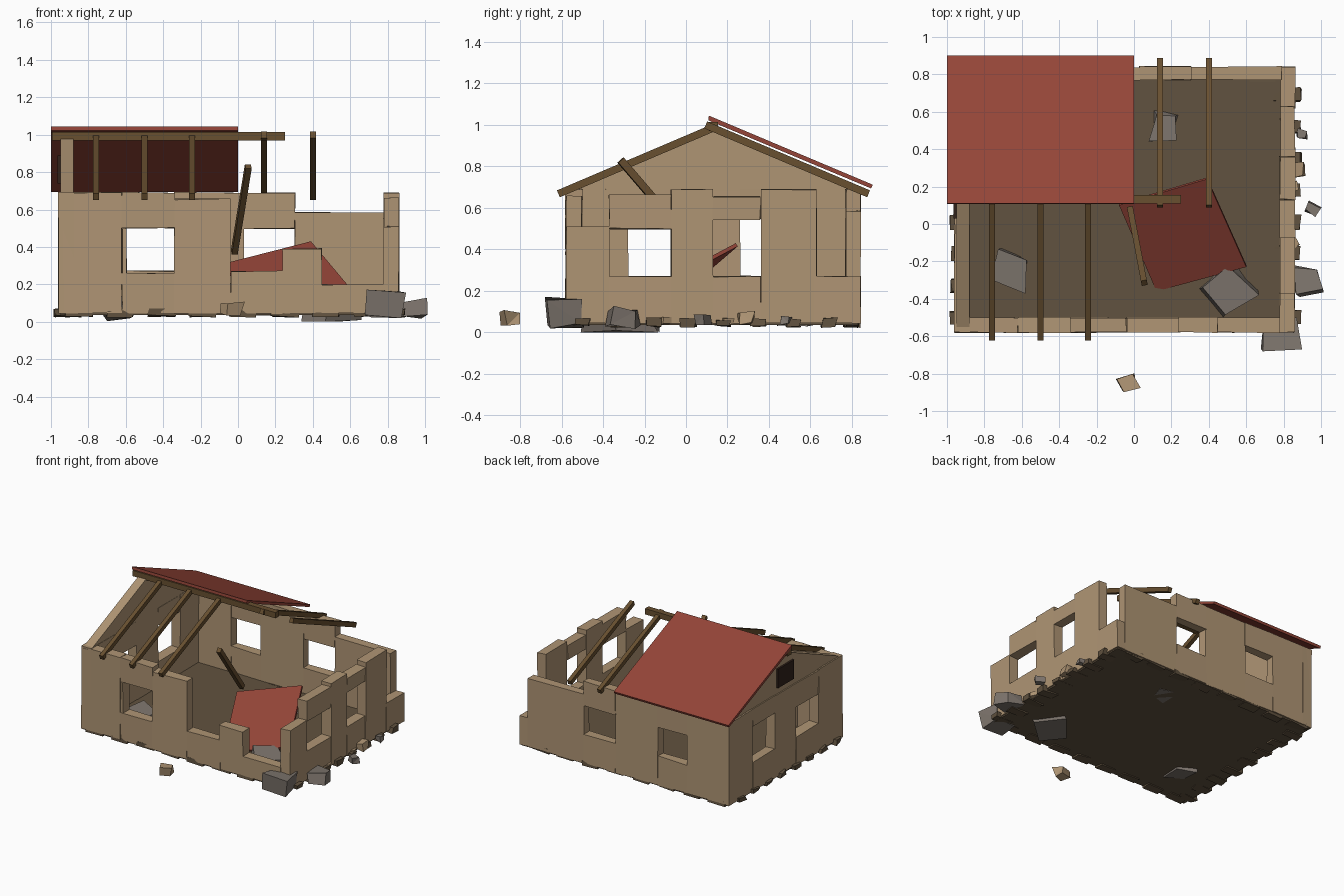
import bpy, bmesh, random
from mathutils import Vector, Matrix

if "Cube" in bpy.data.objects:
    bpy.data.objects.remove(bpy.data.objects["Cube"])

random.seed(7)


def material(name, r, g, b):
    m = bpy.data.materials.new(name)
    m.diffuse_color = (r, g, b, 1)
    m.use_nodes = True
    m.node_tree.nodes["Principled BSDF"].inputs["Base Color"].default_value = m.diffuse_color
    return m


STONE = material("sandstone", .43, .30, .175)
TILE = material("red_roof", .30, .06, .04)
WOOD = material("timber", .14, .08, .03)
FLOOR = material("floor_earth", .12, .085, .05)
ROCK = material("grey_rubble", .21, .18, .155)
DARK = material("dark_vent", .03, .015, .01)


def finish(bm, name, mat):
    bmesh.ops.recalc_face_normals(bm, faces=bm.faces)
    me = bpy.data.meshes.new(name)
    bm.to_mesh(me)
    bm.free()
    ob = bpy.data.objects.new(name, me)
    me.materials.append(mat)
    bpy.context.collection.objects.link(ob)
    return ob


def add_box(bm, x0, x1, y0, y1, z0, z1, jitter=0.0):
    geo = bmesh.ops.create_cube(bm, size=1)
    for v in geo["verts"]:
        v.co = Vector(((x0 + x1) / 2 + v.co.x * (x1 - x0),
                       (y0 + y1) / 2 + v.co.y * (y1 - y0),
                       (z0 + z1) / 2 + v.co.z * (z1 - z0)))
        v.co += Vector([random.uniform(-jitter, jitter) for _ in range(3)])


def wall(name, axis, c0, c1, blocks):
    """Row of slightly uneven blocks (start, end, bottom, top) along x or y."""
    bm = bmesh.new()
    for a, b, z0, z1 in blocks:
        span = (a, b, c0, c1) if axis == "x" else (c0, c1, a, b)
        add_box(bm, *span, z0, z1, .004)
    return finish(bm, name, STONE)


def prism(name, mat, profile, x0, x1):
    """Extrude a (y, z) outline along x."""
    bm = bmesh.new()
    f = bm.faces.new([bm.verts.new((x0, y, z)) for y, z in profile])
    ext = bmesh.ops.extrude_face_region(bm, geom=[f])
    vs = [g for g in ext["geom"] if isinstance(g, bmesh.types.BMVert)]
    bmesh.ops.translate(bm, verts=vs, vec=(x1 - x0, 0, 0))
    return finish(bm, name, mat)


def beam(name, p, q, w=.032, h=.036):
    p, q = Vector(p), Vector(q)
    bm = bmesh.new()
    d = q - p
    add_box(bm, -w / 2, w / 2, -h / 2, h / 2, -d.length / 2, d.length / 2)
    rot = d.to_track_quat("Z", "Y").to_matrix().to_4x4()
    bm.transform(Matrix.Translation((p + q) / 2) @ rot)
    return finish(bm, name, WOOD)


def rubble(name, mat, c, size, turn, rough=.16):
    bm = bmesh.new()
    add_box(bm, -.5, .5, -.5, .5, -.5, .5, rough)
    bmesh.ops.triangulate(bm, faces=bm.faces[:3])
    scale = Matrix.Diagonal((*size, 1))
    bm.transform(Matrix.Translation(c) @ Matrix.Rotation(turn, 4, "Z") @ scale)
    for v in bm.verts:
        v.co.z = max(v.co.z, 0)
    return finish(bm, name, mat)


# Floor with ragged edge pieces
bm = bmesh.new()
add_box(bm, -.95, .85, -.57, .83, .035, .07)
for i in range(8):
    x, y = -.85 + i * .22, -.5 + i * .17
    for cx, cy in ((x, -.54), (x, .8), (-.91, y), (.82, y)):
        add_box(bm, cx - .07, cx + .07, cy - .035, cy + .035, .03, .065, .008)
finish(bm, "floor", FLOOR)

# Walls, with window openings left between the blocks
B, S, H, T = .045, .27, .50, .69
wall("front_wall", "x", -.58, -.50, [
    (-.96, -.62, B, T), (-.62, -.34, B, S - .01), (-.62, -.34, H, T), (-.62, -.595, S - .01, H),
    (-.34, -.04, B, .655), (-.04, .25, B, S), (.24, .45, B, .39), (.45, .78, B, .20)])
wall("back_wall", "x", .77, .84, [
    (-.96, -.60, B, T), (-.60, -.34, B, S), (-.60, -.34, H, T), (-.34, .03, B, T),
    (.03, .305, B, S), (.03, .305, H, T), (.305, .79, B, .585)])
wall("left_wall", "y", -.96, -.88, [
    (-.58, -.28, B, T), (-.28, 0, B, S), (-.28, 0, H, T), (0, .26, B, T),
    (.26, .54, B, S), (.26, .54, .555, T), (.54, .84, B, T)])
wall("right_wall", "y", .78, .86, [
    (-.58, -.37, B, .51), (-.37, -.07, B, S), (-.37, -.07, H, .66), (-.07, .13, B, T),
    (.13, .36, B, S), (.13, .36, .545, .655), (.36, .63, B, T), (.62, .84, B, S)])

# Gable and its vent
prism("gable", STONE, [(-.58, .68), (.84, .68), (.13, .985)], -.95, -.88)
bm = bmesh.new()
add_box(bm, -.965, -.94, .03, .23, .74, .89)
finish(bm, "gable_vent", DARK)

# Roof timbers
bm = bmesh.new()
add_box(bm, -.995, .25, .11, .155, .97, 1.015)
finish(bm, "ridge_beam", WOOD)
for i, x in enumerate((-.76, -.50, -.245)):
    beam(f"front_rafter_{i + 1}", (x, -.615, .668), (x, .125, .983))
for i, x in enumerate((.14, .40)):
    beam(f"back_rafter_{i + 1}", (x, .095, 1.0), (x, .88, .668))
beam("fallen_rafter", (.055, -.315, .83), (-.02, .08, .37))

# Standing roof slope
prism("roof_panel", TILE, [(.108, 1.022), (.11, 1.045), (.90, .712), (.892, .694)], -1, 0)

# Fallen roof slab
bm = bmesh.new()
top = [Vector(p) for p in ((.39, .24, .43), (-.08, .10, .31), (.12, -.36, .06), (.60, -.23, .18))]
n = (top[1] - top[0]).cross(top[3] - top[0]).normalized() * .018
f = bm.faces.new([bm.verts.new(p) for p in top])
ext = bmesh.ops.extrude_face_region(bm, geom=[f])
bmesh.ops.translate(bm, verts=[g for g in ext["geom"] if isinstance(g, bmesh.types.BMVert)],
                    vec=-n if n.z > 0 else n)
finish(bm, "fallen_roof", TILE)

# Rubble: material, centre, size, turn
rocks = [
    (ROCK, (.79, -.58, .09), (.19, .19, .13), .1), (ROCK, (.93, -.30, .07), (.13, .14, .09), .1),
    (ROCK, (.50, -.36, .085), (.25, .24, .17), .7), (ROCK, (-.65, -.25, .08), (.16, .17, .12), -.2),
    (ROCK, (.165, .525, .075), (.13, .14, .10), -.1), (STONE, (-.035, -.845, .07), (.09, .08, .06), .3),
    (ROCK, (.90, .48, .06), (.055, .04, .04), -.2), (STONE, (.88, .29, .07), (.06, .07, .055), 0),
    (ROCK, (.955, .08, .06), (.065, .05, .045), -.5), (STONE, (.86, .20, .055), (.04, .05, .03), .3),
    (STONE, (.86, -.10, .055), (.04, .05, .03), .6)]
for i, (mat, c, size, turn) in enumerate(rocks):
    rubble(f"rubble_{i + 1}", mat, c, size, turn)
